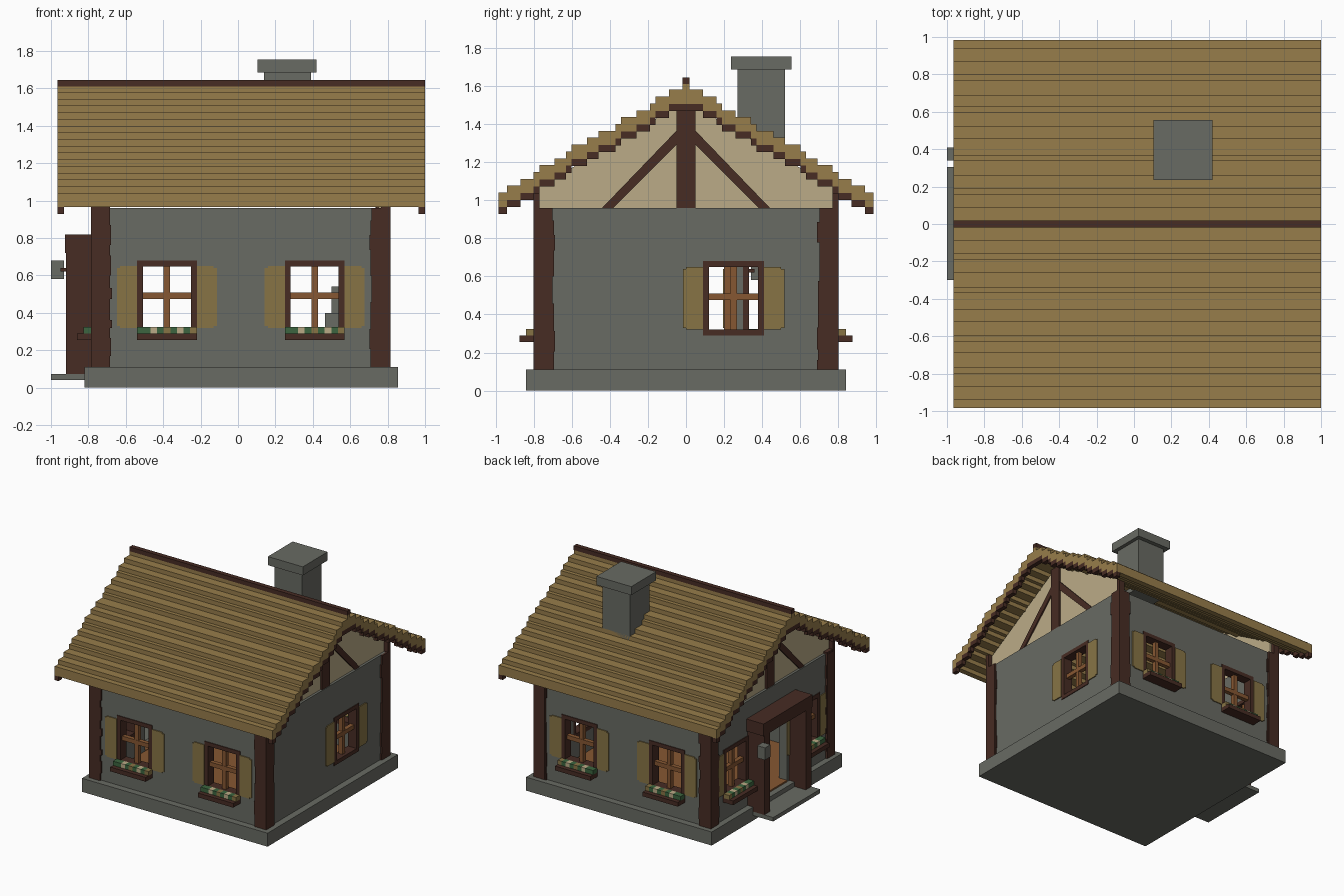
import bpy, bmesh, random
from mathutils import Matrix, Vector

random.seed(4)
if "Cube" in bpy.data.objects:
    bpy.data.objects.remove(bpy.data.objects["Cube"])


def material(name, color):
    m = bpy.data.materials.new(name)
    m.use_nodes = True
    m.diffuse_color = (*color, 1)
    m.node_tree.nodes["Principled BSDF"].inputs["Base Color"].default_value = (*color, 1)
    return m


STONE = material("grey stone", (.14, .145, .125))
THATCH = material("straw thatch", (.31, .205, .07))
TIMBER = material("dark timber", (.063, .025, .017))
PLASTER = material("cream plaster", (.50, .41, .245))
WOOD = material("orange wood", (.24, .095, .032))
SHUTTER = material("olive gold", (.245, .175, .06))
LEAF = material("leaf green", (.045, .13, .05))


def finish(name, bm, mat):
    bmesh.ops.recalc_face_normals(bm, faces=bm.faces)
    mesh = bpy.data.meshes.new(name)
    bm.to_mesh(mesh)
    bm.free()
    mesh.materials.append(mat)
    obj = bpy.data.objects.new(name, mesh)
    bpy.context.collection.objects.link(obj)


def boxes(name, mat, corner_pairs):
    """One object made of boxes, each given by two opposite corners."""
    bm = bmesh.new()
    for a, b in corner_pairs:
        a, b = Vector(a), Vector(b)
        size = [abs(c) for c in b - a]
        bmesh.ops.create_cube(bm, size=1, matrix=Matrix.Translation((a + b) / 2) @ Matrix.Diagonal((*size, 1)))
    finish(name, bm, mat)


def prism(name, mat, profile, x0, x1):
    """Extrude a (y, z) outline along x."""
    bm = bmesh.new()
    face = bm.faces.new([bm.verts.new((x0, y, z)) for y, z in profile])
    ext = bmesh.ops.extrude_face_region(bm, geom=[face])
    moved = [v for v in ext["geom"] if isinstance(v, bmesh.types.BMVert)]
    bmesh.ops.translate(bm, verts=moved, vec=(x1 - x0, 0, 0))
    finish(name, bm, mat)


# Each side: outer face distance, and a map from (along, outward, up) to world
SIDES = {
    "front": (.785, lambda u, d, z: (u, -d, z)),
    "back": (.785, lambda u, d, z: (u, d, z)),
    "left": (.77, lambda u, d, z: (-d, u, z)),
    "right": (.80, lambda u, d, z: (d, u, z)),
}
BASE, WALL_TOP, THICK = .11, .96, .07
WIN_LOW, WIN_HIGH, HALF = .29, .68, .16


def local_box(side, u, d, z):
    """Box from ranges along the wall, outward from its face, and up."""
    face, place = SIDES[side]
    return place(u[0], face + d[0], z[0]), place(u[1], face + d[1], z[1])


def wall(side, u0, u1, holes):
    parts, start = [], u0
    depth = (-THICK, 0)
    for a, b, low, high in sorted(holes):
        parts.append(local_box(side, (start, a), depth, (BASE, WALL_TOP)))
        if low > BASE:
            parts.append(local_box(side, (a, b), depth, (BASE, low)))
        parts.append(local_box(side, (a, b), depth, (high, WALL_TOP)))
        start = b
    parts.append(local_box(side, (start, u1), depth, (BASE, WALL_TOP)))
    boxes(side + "_wall", STONE, parts)


def window(side, c, label, flower_box=True):
    name = f"{side}_{label}_window"
    a, b, t = c - HALF, c + HALF, .032
    depth = (-THICK - .004, .006)
    boxes(name + "_frame", TIMBER, [
        local_box(side, (a, a + t), depth, (WIN_LOW, WIN_HIGH)),
        local_box(side, (b - t, b), depth, (WIN_LOW, WIN_HIGH)),
        local_box(side, (a + t, b - t), depth, (WIN_LOW, WIN_LOW + t)),
        local_box(side, (a + t, b - t), depth, (WIN_HIGH - t, WIN_HIGH))])
    bars = (-.055, -.02)
    boxes(name + "_bars", WOOD, [
        local_box(side, (c - .017, c + .017), bars, (WIN_LOW + t, WIN_HIGH - t)),
        local_box(side, (a + t, b - t), (-.053, -.018), (.475, .51))])
    # Shutters with a slightly shorter outer strip
    plates = []
    for s in (-1, 1):
        e = c + s * HALF
        plates.append(local_box(side, (e, e + s * .09), (0, .008), (.32, .65)))
        plates.append(local_box(side, (e + s * .09, e + s * .107), (0, .008), (.33, .64)))
    boxes(name + "_shutters", SHUTTER, plates)
    if flower_box:
        boxes(name + "_tray", TIMBER, [local_box(side, (a, b), (0, .09), (.255, .29))])
        order = [LEAF, LEAF, PLASTER, LEAF, SHUTTER, LEAF, PLASTER, LEAF, SHUTTER]
        w = 2 * HALF / len(order)
        for mat, kind in ((LEAF, "leaves"), (PLASTER, "pale_flowers"), (SHUTTER, "gold_flowers")):
            boxes(f"{name}_{kind}", mat, [
                local_box(side, (a + i * w, a + (i + 1) * w), (.006, .055), (.29, .325))
                for i, m in enumerate(order) if m is mat])


# Foundation, floor and walls with openings
boxes("foundation", STONE, [((-.82, -.84, 0), (.855, .84, BASE))])
boxes("floor", WOOD, [((-.74, -.71, BASE), (.73, .71, BASE + .008))])
LAYOUT = {"front": (-.38, .41), "back": (-.38, .41), "left": (-.46, .46), "right": (.25,)}
for side, centres in LAYOUT.items():
    holes = [(c - HALF, c + HALF, WIN_LOW, WIN_HIGH) for c in centres]
    if side == "left":
        holes.append((-.2, .235, BASE, .72))
    u0, u1 = (-.77, .80) if side in ("front", "back") else (-.715, .715)
    wall(side, u0, u1, holes)
    for label, c in zip(("first", "second"), centres):
        window(side, c, label, side != "right")

# Corner posts with uneven inner edges
for xn, x, sx in (("left", -.785, 1), ("right", .815, -1)):
    for yn, y, sy in (("front", -.80, 1), ("back", .80, -1)):
        parts = [((x, y, BASE), (x + sx * .1, y + sy * .1, WALL_TOP)),
                 ((x, y, WALL_TOP), (x + sx * .05, y + sy * .03, 1.07))]
        z = BASE
        while z < .88:
            h = random.uniform(.04, .12)
            w = random.choice((.1, .107, .112))
            parts.append(((x + sx * .002, y + sy * .002, z), (x + sx * w, y + sy * w, z + h)))
            z += h
        boxes(f"{yn}_{xn}_corner_post", TIMBER, parts)

# Gables with king post and braces
gable = [(-.77, .96), (.77, .96), (.77, 1.07), (0, 1.52), (-.77, 1.07)]
for name, x, s in (("left", -.735, -1), ("right", .765, 1)):
    prism(name + "_gable", PLASTER, gable, x - .015, x + .015)
    boxes(name + "_king_post", TIMBER, [((x - .03, -.05, .955), (x + .03, .05, 1.52))])
    for m, part in ((1, "back"), (-1, "front")):
        prism(f"{name}_{part}_brace", TIMBER,
              [(m * .44, .96), (m * .38, .96), (m * .04, 1.30), (m * .04, 1.375)], x - .026, x + .026)

# Stepped thatched roof with bargeboards and ridge
TREADS = [.985, .94, .87, .80, .77, .69, .63, .60, .52, .46, .37, .34, .26, .19, .16, .09, 0]


def roof_band(top, bottom):
    half = []
    for k, (outer, inner) in enumerate(zip(TREADS, TREADS[1:])):
        h = 1.04 + .036 * k
        half += [(outer, h), (inner, h)]
    chain = half + [(-y, z) for y, z in reversed(half[:-1])]
    return [(y, z - top) for y, z in chain] + [(y, z - bottom) for y, z in reversed(chain)]


X0, X1 = -.965, 1.0
prism("thatched_roof", THATCH, roof_band(0, .075), X0, X1)
prism("left_bargeboard", TIMBER, roof_band(.075, .112), X0, X0 + .035)
prism("right_bargeboard", TIMBER, roof_band(.075, .112), X1 - .035, X1)
boxes("ridge_thatch", THATCH, [((X0, -.018, 1.58), (X1, .018, 1.61))])
boxes("ridge_beam", TIMBER, [((X0, -.019, 1.61), (X1, .019, 1.645))])

# Chimney
boxes("chimney_stack", STONE, [((.14, .27, 1.25), (.39, .52, 1.69))])
boxes("chimney_cap", STONE, [((.105, .235, 1.685), (.42, .555, 1.755))])

# Porch around the open doorway
boxes("porch_step", STONE, [((-1, -.30, .04), (-.81, .305, .072))])
boxes("porch_canopy", TIMBER, [((-.925, -.31, .72), (-.765, .32, .82))])
boxes("porch_posts", TIMBER, [((-.92, s * .23, .072), (-.765, s * .305, .72)) for s in (-1, 1)])
boxes("door_frame", WOOD, [((-.772, .2, BASE), (-.70, .235, .72)),
                           ((-.772, -.2, BASE), (-.70, .2, BASE + .012))])
boxes("porch_lamp", STONE, [((-1, .34, .58), (-.93, .41, .68))])
boxes("lamp_bracket", TIMBER, [((-.95, .29, .62), (-.90, .36, .64))])

# Hearth inside the room
boxes("hearth", STONE, [((.465, -.45, BASE), (.73, -.1, .40)), ((.50, -.42, .40), (.73, -.13, .54))])
